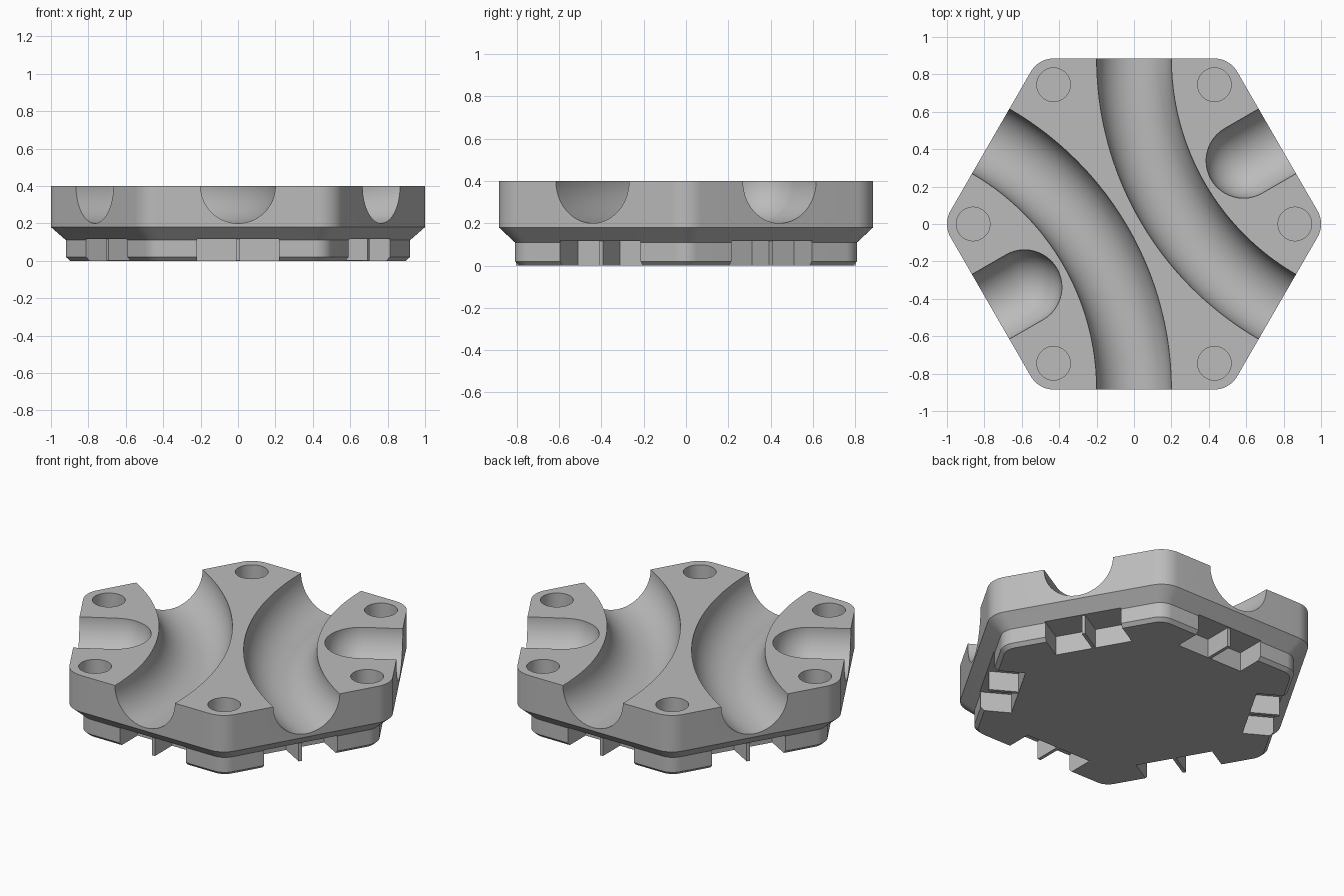
import bpy
import bmesh
from math import sin, cos, pi, radians
from mathutils import Vector, Matrix

if "Cube" in bpy.data.objects:
    bpy.data.objects.remove(bpy.data.objects["Cube"])

APOTHEM, TOP, GROOVE, DEPTH = 0.885, 0.4, 0.2, 0.17
BASE = 0.81

grey = bpy.data.materials.new("mid grey")
grey.use_nodes = True
grey.diffuse_color = (0.5, 0.5, 0.5, 1)
grey.node_tree.nodes["Principled BSDF"].inputs["Base Color"].default_value = (0.5, 0.5, 0.5, 1)


def turn(degrees):
    return Matrix.Rotation(radians(degrees), 4, "Z")


def loft(bm, rings, matrix=Matrix()):
    """Skin a closed solid through rings with equal point counts."""
    loops = [[bm.verts.new(matrix @ Vector(p)) for p in ring] for ring in rings]
    count = len(loops[0])
    for a, b in zip(loops, loops[1:]):
        for i in range(count):
            j = (i + 1) % count
            bm.faces.new((a[i], a[j], b[j], b[i]))
    bm.faces.new(loops[0])
    bm.faces.new(loops[-1])


def finish(bm, name):
    bmesh.ops.recalc_face_normals(bm, faces=bm.faces)
    mesh = bpy.data.meshes.new(name)
    bm.to_mesh(mesh)
    bm.free()
    mesh.materials.append(grey)
    obj = bpy.data.objects.new(name, mesh)
    bpy.context.collection.objects.link(obj)
    return obj


def circle(radius, steps=64):
    """Points of a circle, offset half a step so none lies on the axes."""
    angles = [(i + 0.5) * 2 * pi / steps for i in range(steps)]
    return [(radius * cos(a), radius * sin(a)) for a in angles]


def rounded_hexagon(apothem, radius, z, steps=10):
    points = []
    reach = (apothem - radius) / cos(pi / 6)
    for k in range(6):
        for i in range(steps + 1):
            a = radians(60 * k - 30 + 60 * i / steps)
            points.append((reach * cos(pi * k / 3) + radius * cos(a),
                           reach * sin(pi * k / 3) + radius * sin(a), z))
    return points


def block(bm, x0, x1, half_width, z0, z1, matrix):
    ring = [(x0, -half_width), (x1, -half_width), (x1, half_width), (x0, half_width)]
    loft(bm, [[(x, y, z) for x, y in ring] for z in (z0, z1)], matrix)


# Hexagonal body with a narrower foot
bm = bmesh.new()
loft(bm, [rounded_hexagon(BASE - 0.02, 0.09, 0),
          rounded_hexagon(BASE, 0.1, 0.02),
          rounded_hexagon(BASE, 0.1, 0.11),
          rounded_hexagon(APOTHEM, 0.14, 0.18),
          rounded_hexagon(APOTHEM, 0.14, TOP)])
tile = finish(bm, "hex_tile")

cutters = []

# Two curved grooves, half a turn apart
radius = APOTHEM * 3 ** 0.5
for half in (0, 180):
    bm = bmesh.new()
    rings = []
    for step in range(49):
        a = radians(-6 + 72 * step / 48)
        rings.append([(-radius + (radius + u) * cos(a),
                       -APOTHEM + (radius + u) * sin(a), TOP + v)
                      for u, v in circle(GROOVE)])
    loft(bm, rings, turn(half))
    cutters.append(finish(bm, "curved_groove_cutter"))

# Two short pockets with a ball-shaped inner end
bm = bmesh.new()
for heading in (30, 210):
    profile = [(0.676 - GROOVE * cos(a), GROOVE * sin(a))
               for a in [pi / 2 * (i + 0.1) / 16.1 for i in range(17)]]
    profile.append((1.1, GROOVE))
    loft(bm, [[(x, u, TOP + v) for u, v in circle(r)] for x, r in profile], turn(heading))
cutters.append(finish(bm, "pocket_cutter"))

# Round blind holes at the corners
bm = bmesh.new()
for k in range(6):
    loft(bm, [[(0.86 + u, v, z) for u, v in circle(0.09, 40)]
              for z in (TOP - 0.12, TOP + 0.1)], turn(60 * k))
cutters.append(finish(bm, "corner_hole_cutter"))

# Rectangular notches in each side of the foot
bm = bmesh.new()
for k in range(6):
    block(bm, BASE - DEPTH, 1.0, 0.22, -0.1, 0.115, turn(60 * k + 30))
cutters.append(finish(bm, "foot_notch_cutter"))

bpy.context.view_layer.objects.active = tile
for cutter in cutters:
    mod = tile.modifiers.new("cut", "BOOLEAN")
    mod.operation = "DIFFERENCE"
    mod.solver = "EXACT"
    mod.object = cutter
    bpy.ops.object.modifier_apply(modifier=mod.name)
    bpy.data.objects.remove(cutter)

# Thin upright fin in the middle of each notch
bm = bmesh.new()
for k in range(6):
    block(bm, BASE - DEPTH - 0.01, BASE - 0.005, 0.01, 0.001, 0.125, turn(60 * k + 30))
fins = finish(bm, "notch_fins")

for obj in bpy.context.selected_objects:
    obj.select_set(False)
for obj in (tile, fins):
    obj.select_set(True)
bpy.context.view_layer.objects.active = tile
bpy.ops.object.shade_smooth_by_angle(angle=radians(25))
